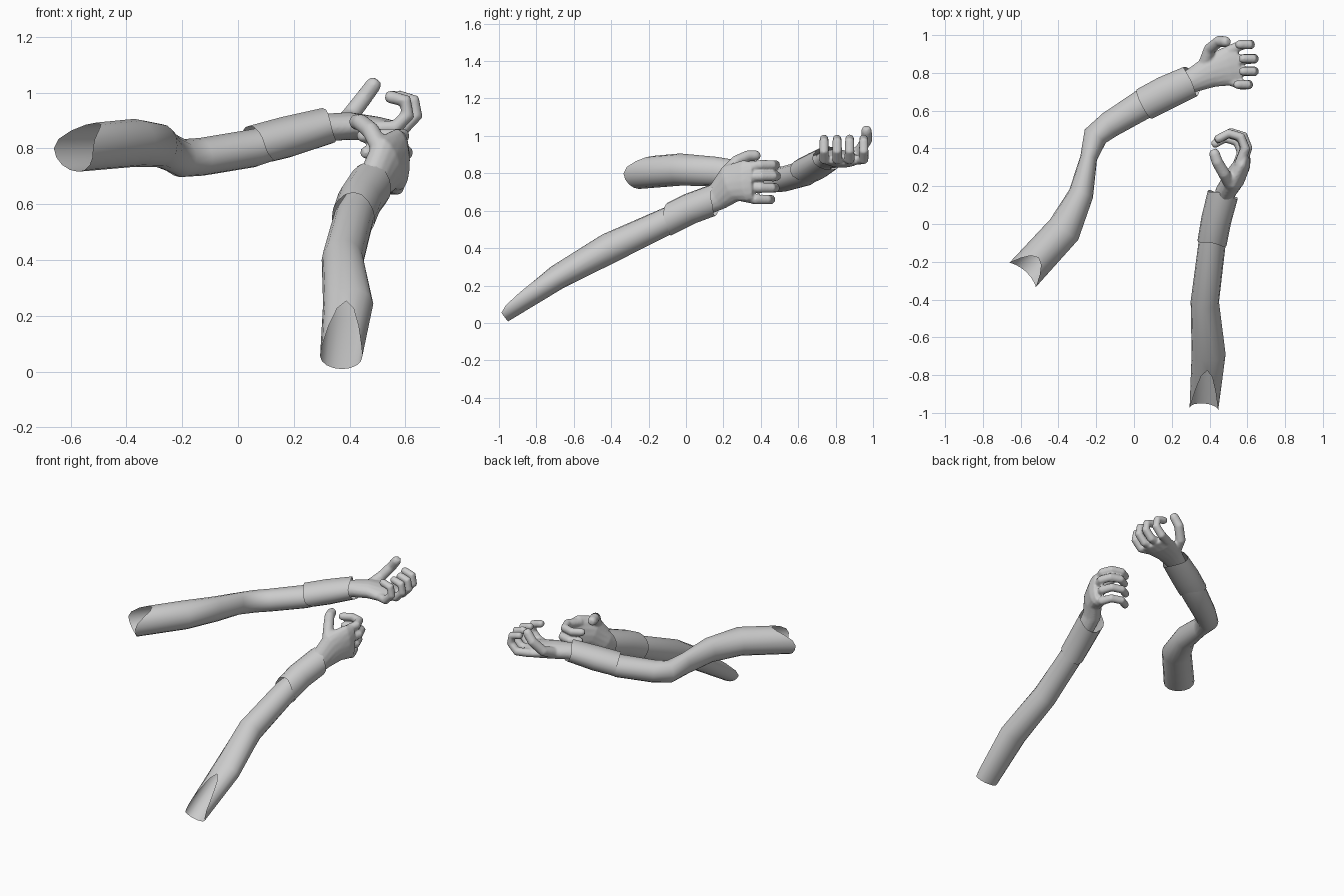
import bpy, bmesh, math
from mathutils import Vector

cube = bpy.data.objects.get("Cube")
if cube:
    bpy.data.objects.remove(cube)

GREY = (0.6, 0.6, 0.6, 1)
clay = bpy.data.materials.new("clay_grey")
clay.use_nodes = True
clay.diffuse_color = GREY
clay.node_tree.nodes["Principled BSDF"].inputs["Base Color"].default_value = GREY

Z = Vector((0, 0, 1))


def loft(bm, stations, up=Z, sides=16, trim=(0, 0, 0, 0), cap=False):
    """Skin elliptical rings (centre, half width, half height) along a path.
    trim slides the top and bottom of the first and last ring along the path."""
    pts = [Vector(s[0]) for s in stations]
    last = len(pts) - 1
    rings = []
    for i, (_, hw, hh) in enumerate(stations):
        t = (pts[min(i + 1, last)] - pts[max(i - 1, 0)]).normalized()
        side = t.cross(up).normalized()
        top = side.cross(t)
        high, low = trim[:2] if i == 0 else trim[2:] if i == last else (0, 0)
        ring = []
        for k in range(sides):
            a = math.tau * k / sides
            s = math.sin(a)
            slide = (high if s > 0 else low) * s * s
            ring.append(bm.verts.new(pts[i] + side * hw * math.cos(a) + top * hh * s + t * slide))
        rings.append(ring)
    for r0, r1 in zip(rings, rings[1:]):
        for k in range(sides):
            j = (k + 1) % sides
            bm.faces.new((r0[k], r0[j], r1[j], r1[k]))
    if cap:
        bm.faces.new(rings[0])
        bm.faces.new(rings[-1])


def finger(bm, path, r, up):
    """Slightly tapered round digit with a rounded tip."""
    pts = [Vector(p) for p in path]
    n = len(pts)
    st = [(p, r * (1.08 - 0.2 * i / n), r * (1.08 - 0.2 * i / n)) for i, p in enumerate(pts)]
    d = (pts[-1] - pts[-2]).normalized()
    st.append((pts[-1] + d * r * 0.65, r * 0.6, r * 0.6))
    loft(bm, st, up, 12, cap=True)


def finish(name, bm):
    bmesh.ops.recalc_face_normals(bm, faces=bm.faces[:])
    for f in bm.faces:
        f.smooth = True
    me = bpy.data.meshes.new(name)
    bm.to_mesh(me)
    bm.free()
    me.materials.append(clay)
    ob = bpy.data.objects.new(name, me)
    bpy.context.collection.objects.link(ob)
    return ob


def tube(name, stations, trim):
    bm = bmesh.new()
    loft(bm, stations, trim=trim)
    return finish(name, bm)


def hand(name, palm, digits, thumb, up, thumb_up):
    """Palm, fingers and thumb fused into one soft surface."""
    bm = bmesh.new()
    loft(bm, palm, cap=True)
    for path in digits:
        finger(bm, path, 0.026, up)
    finger(bm, thumb, 0.031, thumb_up)
    ob = finish(name, bm)
    fuse = ob.modifiers.new("fuse", 'REMESH')
    fuse.mode = 'VOXEL'
    fuse.voxel_size = 0.007
    fuse.use_smooth_shade = True
    soft = ob.modifiers.new("soften", 'SMOOTH')
    soft.factor = 0.5
    soft.iterations = 4


# Left arm: open sleeve, loose cuff, palm-up hand
tube("left_sleeve", [
    ((-.59, -.27, .80), .095, .085),
    ((-.37, -.03, .82), .092, .086),
    ((-.28, .16, .81), .066, .078),
    ((-.24, .35, .785), .045, .07),
    ((-.205, .465, .765), .066, .068),
    ((-.13, .525, .77), .07, .068),
    ((.05, .635, .80), .08, .068),
    ((.16, .69, .83), .07, .06),
    ((.28, .745, .87), .06, .05),
], (.13, .02, 0, 0))
tube("left_cuff", [
    ((.055, .635, .81), .088, .073),
    ((.17, .695, .84), .09, .074),
    ((.30, .755, .876), .085, .066),
], (.0, .06, .02, .03))

# Each left finger: sideways position and reach
left_fingers = []
for y, reach in ((.95, -.02), (.875, 0), (.808, 0), (.738, -.03)):
    curl = ((.52, .872), (.595, .875), (.638, .92), (.63, .97), (.575, .985))
    left_fingers.append([(x + reach, y + (.84 - y) * .3 * (i == 0), z)
                         for i, (x, z) in enumerate(curl)])
hand("left_hand", [
    ((.2, .71, .845), .055, .045),
    ((.31, .76, .875), .065, .05),
    ((.40, .805, .88), .085, .05),
    ((.50, .835, .872), .105, .042),
    ((.56, .845, .872), .1, .028),
], left_fingers,
    [(.37, .84, .88), (.40, .925, .915), (.45, .967, .98), (.487, .965, 1.03)],
    Vector((0, 1, 0)), Vector((1, 0, -1)))

# Right arm: open sleeve, loose cuff, cupped hand
tube("right_sleeve", [
    ((.37, -.98, .055), .076, .055),
    ((.395, -.69, .243), .09, .066),
    ((.375, -.41, .40), .075, .082),
    ((.415, -.09, .55), .072, .072),
    ((.455, .07, .62), .066, .064),
], (.28, .0, 0, 0))
tube("right_cuff", [
    ((.413, -.1, .55), .078, .083),
    ((.435, .02, .61), .08, .083),
    ((.47, .155, .66), .082, .083),
], (.04, -.02, .04, -.03))

# Each right finger: height and reach
right_fingers = []
for z, reach in ((.845, .01), (.785, .015), (.722, .008), (.66, -.015)):
    curl = ((.57, .30), (.603, .39), (.58, .45), (.515, .47), (.46, .44))
    right_fingers.append([(x - abs(z - .79) * .25, y + reach, z + (.76 - z) * .2 * (i == 0))
                          for i, (x, y) in enumerate(curl)])
hand("right_hand", [
    ((.455, .05, .61), .05, .055),
    ((.485, .17, .675), .055, .075),
    ((.53, .24, .745), .058, .105),
    ((.575, .32, .76), .045, .112),
    ((.59, .36, .76), .028, .1),
], right_fingers,
    [(.51, .21, .80), (.475, .27, .865), (.44, .33, .893), (.425, .375, .895)],
    Z, Z)
